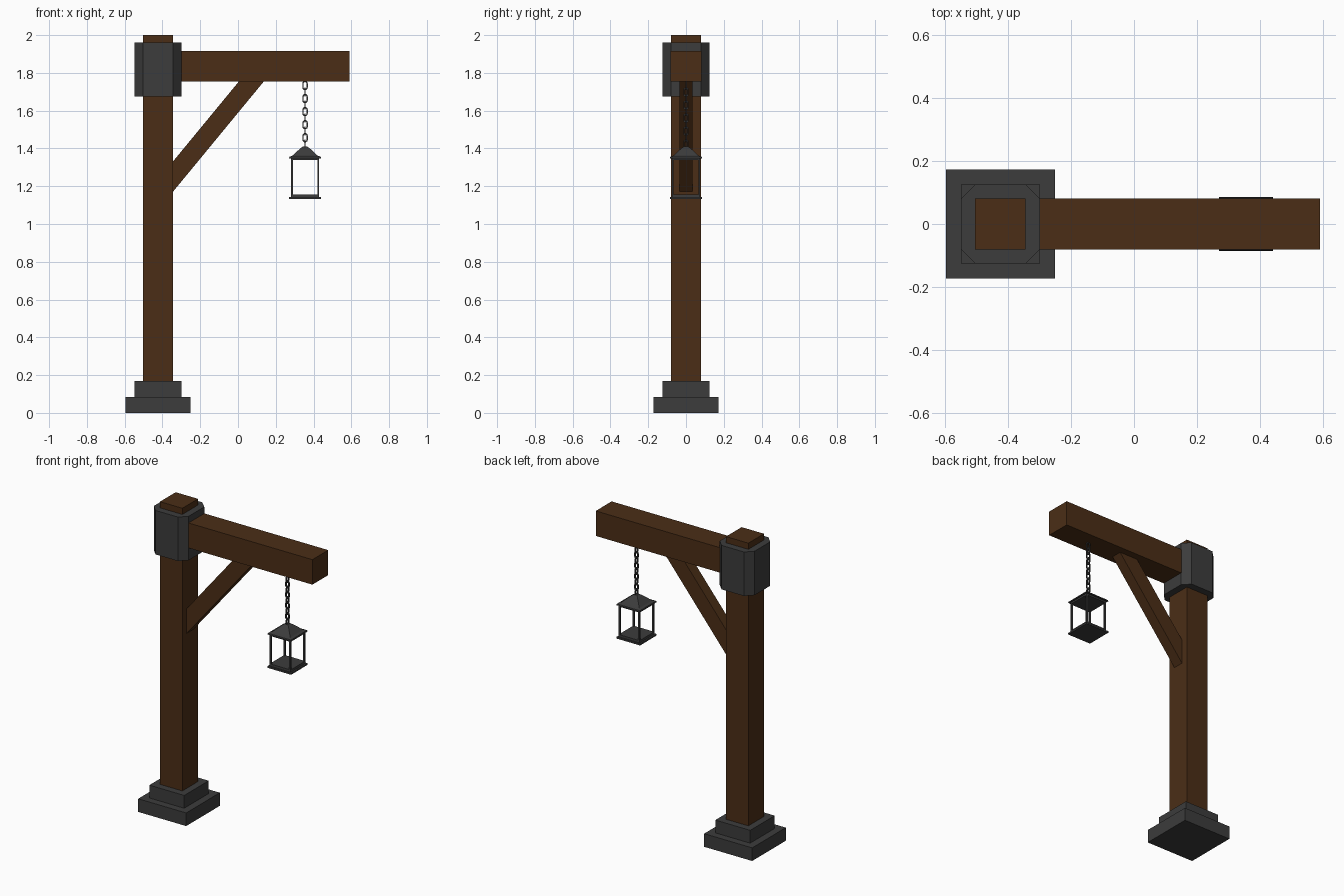
import bpy, bmesh, math
from mathutils import Matrix

if "Cube" in bpy.data.objects:
    bpy.data.objects.remove(bpy.data.objects["Cube"])


def material(name, color):
    m = bpy.data.materials.new(name)
    m.diffuse_color = (*color, 1)
    m.use_nodes = True
    m.node_tree.nodes["Principled BSDF"].inputs["Base Color"].default_value = m.diffuse_color
    return m


WOOD = material("dark_wood", (0.07, 0.027, 0.008))
IRON = material("dark_iron", (0.045, 0.045, 0.045))
PX = -0.423   # post axis
LX = 0.355    # lantern axis


def finish(name, bm, mat):
    bmesh.ops.recalc_face_normals(bm, faces=bm.faces)
    me = bpy.data.meshes.new(name)
    bm.to_mesh(me)
    bm.free()
    me.materials.append(mat)
    ob = bpy.data.objects.new(name, me)
    bpy.context.collection.objects.link(ob)
    return ob


def loft(name, mat, x, y, rings, cut=0.0):
    """Stack of square rings (half width, z), optionally with cut corners."""
    bm = bmesh.new()
    loops = []
    for h, z in rings:
        k = h - cut
        if cut:
            pts = [(h, -k), (h, k), (k, h), (-k, h), (-h, k), (-h, -k), (-k, -h), (k, -h)]
        else:
            pts = [(h, -h), (h, h), (-h, h), (-h, -h)]
        loops.append([bm.verts.new((x + a, y + b, z)) for a, b in pts])
    n = len(loops[0])
    for lo, hi in zip(loops, loops[1:]):
        for i in range(n):
            bm.faces.new((lo[i], lo[(i + 1) % n], hi[(i + 1) % n], hi[i]))
    bm.faces.new(loops[0])
    bm.faces.new(loops[-1])
    return finish(name, bm, mat)


def prism(name, mat, profile, half_y):
    """XZ profile extruded symmetrically along y."""
    bm = bmesh.new()
    f = bm.faces.new([bm.verts.new((x, -half_y, z)) for x, z in profile])
    ext = bmesh.ops.extrude_face_region(bm, geom=[f])
    bmesh.ops.translate(bm, vec=(0, 2 * half_y, 0),
                        verts=[v for v in ext["geom"] if isinstance(v, bmesh.types.BMVert)])
    return finish(name, bm, mat)


def chain_link(name, z, turn, half_len=0.025, half_wid=0.0145, wire=0.0035):
    """Stadium-shaped ring with a square wire section."""
    bm = bmesh.new()
    rad = half_wid - wire
    straight = half_len - wire - rad
    rings = []
    for i in range(12):
        a = math.pi * (i // 6) + math.pi * (i % 6) / 5
        off = straight if i < 6 else -straight
        c, s = math.cos(a), math.sin(a)
        ring = []
        for dr, dy in ((wire, -wire), (wire, wire), (-wire, wire), (-wire, -wire)):
            ring.append(bm.verts.new(((rad + dr) * c, dy, (rad + dr) * s + off)))
        rings.append(ring)
    for i in range(12):
        p, q = rings[i], rings[(i + 1) % 12]
        for j in range(4):
            bm.faces.new((p[j], p[(j + 1) % 4], q[(j + 1) % 4], q[j]))
    bm.transform(Matrix.Translation((LX, 0, z)) @ Matrix.Rotation(turn, 4, 'Z'))
    return finish(name, bm, IRON)


# Stepped base, post and collar
loft("base_lower", IRON, PX, 0, [(0.172, 0), (0.172, 0.085)])
loft("base_upper", IRON, PX, 0, [(0.125, 0.085), (0.125, 0.168)])
loft("post", WOOD, PX, 0, [(0.08, 0.16), (0.08, 2.0)])
loft("post_collar", IRON, PX, 0, [(0.125, 1.675), (0.125, 1.96)], cut=0.045)

# Beam and diagonal brace
prism("beam", WOOD, [(-0.31, 1.755), (0.59, 1.755), (0.59, 1.917), (-0.31, 1.917)], 0.081)
prism("brace", WOOD, [(-0.345, 1.17), (0.137, 1.755), (0.005, 1.755), (-0.345, 1.33)], 0.035)

# Hanging chain, alternate links turned a quarter
for i in range(10):
    chain_link(f"chain_link_{i + 1}", 1.733 - 0.0345 * i, math.pi / 2 * (i % 2))

# Lantern roof, corner bars and floor
loft("lantern_roof", IRON, LX, 0,
     [(0.075, 1.338), (0.075, 1.348), (0.085, 1.348), (0.083, 1.356),
      (0.066, 1.362), (0.028, 1.398), (0.012, 1.41)])
for sx in (-1, 1):
    for sy in (-1, 1):
        loft(f"lantern_bar_{'l' if sx < 0 else 'r'}{'f' if sy < 0 else 'b'}", IRON,
             LX + 0.07 * sx, 0.07 * sy, [(0.005, 1.15), (0.005, 1.34)])
loft("lantern_floor", IRON, LX, 0,
     [(0.085, 1.132), (0.085, 1.142), (0.075, 1.142), (0.075, 1.157)])
